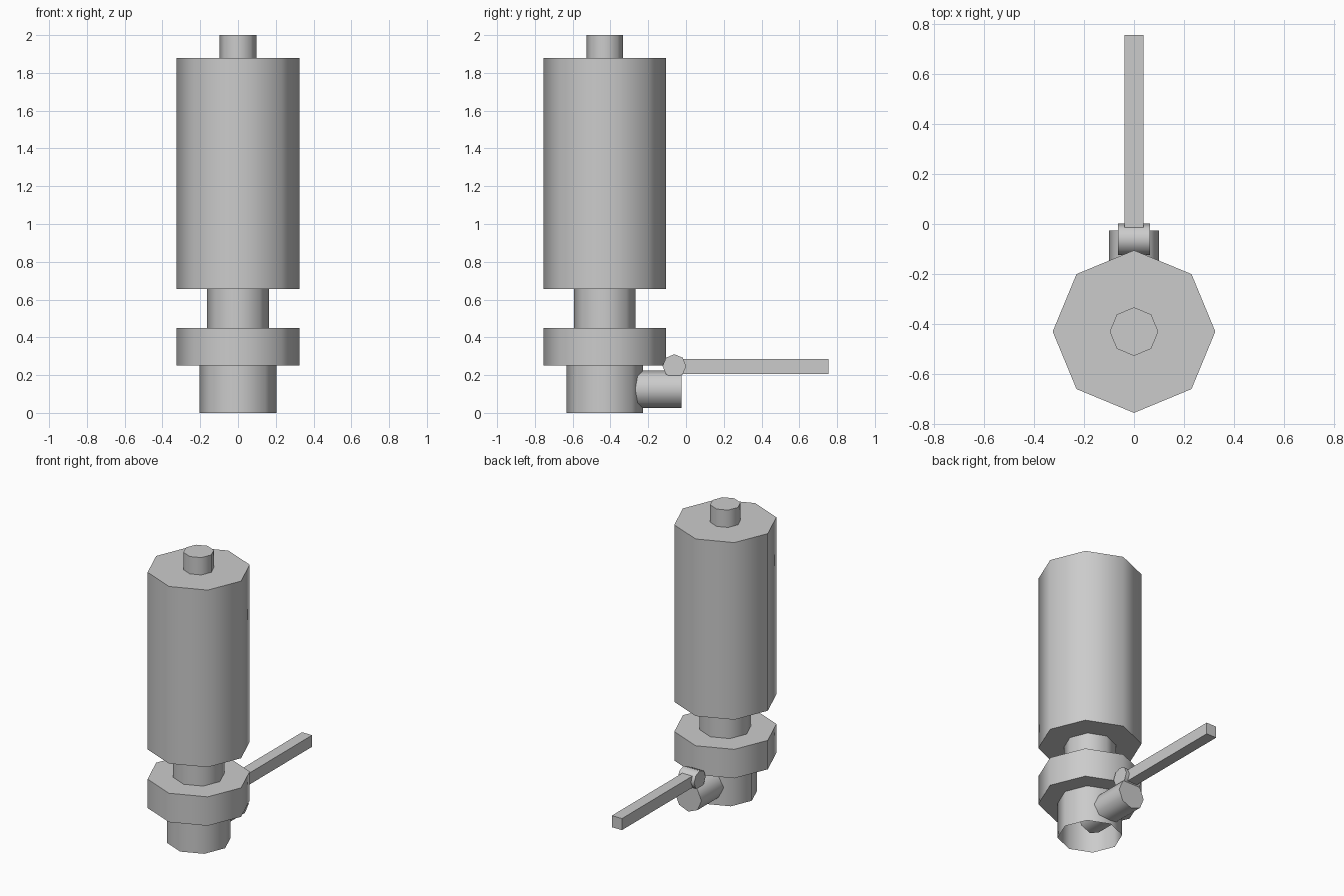
import bpy, bmesh, math

if "Cube" in bpy.data.objects:
    bpy.data.objects.remove(bpy.data.objects["Cube"])

SIDES = 8
AXIS_Y = -0.43


def finish(name, bm, smooth=True):
    bmesh.ops.recalc_face_normals(bm, faces=bm.faces[:])
    mesh = bpy.data.meshes.new(name)
    bm.to_mesh(mesh)
    bm.free()
    obj = bpy.data.objects.new(name, mesh)
    bpy.context.collection.objects.link(obj)
    if smooth:
        bpy.ops.object.select_all(action='DESELECT')
        obj.select_set(True)
        bpy.context.view_layer.objects.active = obj
        bpy.ops.object.shade_smooth_by_angle(angle=math.radians(50))
    return obj


def lathe(name, profile):
    """Revolve (radius, z) points; open at the bottom, capped on top."""
    bm = bmesh.new()
    rings = []
    for r, z in profile:
        angles = [2 * math.pi * i / SIDES for i in range(SIDES)]
        rings.append([bm.verts.new((r * math.cos(a), AXIS_Y + r * math.sin(a), z)) for a in angles])
    for low, high in zip(rings, rings[1:]):
        for i in range(SIDES):
            j = (i + 1) % SIDES
            bm.faces.new((low[i], low[j], high[j], high[i]))
    bm.faces.new(rings[-1])
    return finish(name, bm)


def rod(name, radius, length, center, rotation):
    bm = bmesh.new()
    bmesh.ops.create_cone(bm, cap_ends=True, segments=SIDES, radius1=radius,
                          radius2=radius, depth=length)
    obj = finish(name, bm)
    obj.location = center
    obj.rotation_euler = rotation
    return obj


# Stepped main body: hollow base, flange, neck, barrel and top knob
lathe("body", [(0.203, 0), (0.203, 0.25), (0.325, 0.25), (0.325, 0.45),
               (0.163, 0.45), (0.163, 0.655), (0.325, 0.655), (0.325, 1.88),
               (0.097, 1.88), (0.097, 2.0)])

# Side outlet running from the body axis towards the back
rod("outlet", 0.1, 0.405, (0, -0.2275, 0.125), (math.pi / 2, 0, 0))

# Hinge pin across the outlet
rod("hinge_pin", 0.0625, 0.126, (0, -0.0615, 0.248), (0, math.pi / 2, 0))

# Flat-sided lever arm
bm = bmesh.new()
bmesh.ops.create_cube(bm, size=1)
bmesh.ops.scale(bm, vec=(0.077, 0.805, 0.08), verts=bm.verts[:])
lever = finish("lever", bm, smooth=False)
lever.location = (0, 0.3525, 0.245)
